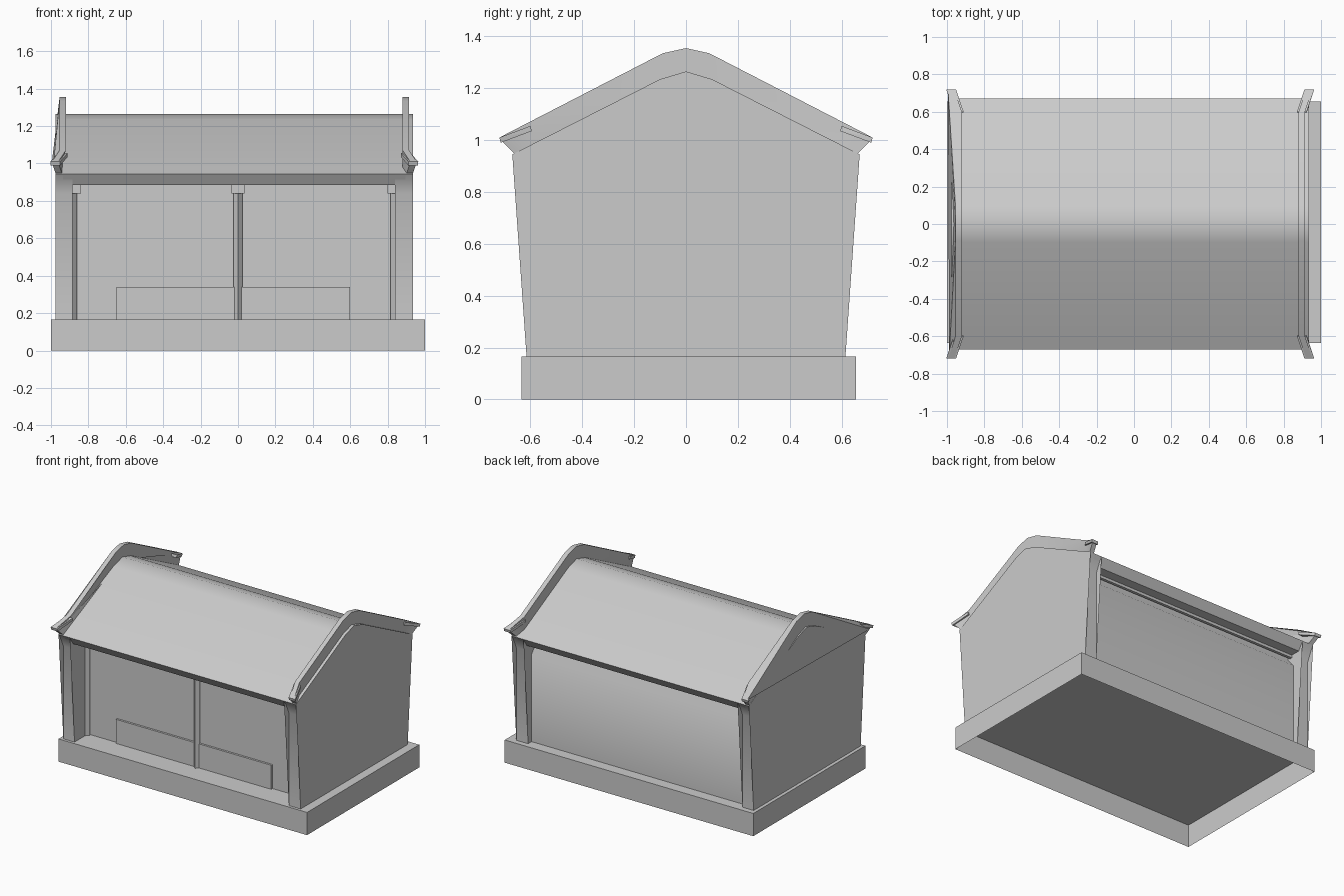
import bpy, bmesh, math
from mathutils import Matrix

cube = bpy.data.objects.get("Cube")
if cube:
    bpy.data.objects.remove(cube, do_unlink=True)

grey = bpy.data.materials.new("stone grey")
grey.use_nodes = True
grey.diffuse_color = (0.6, 0.6, 0.6, 1)
grey.node_tree.nodes["Principled BSDF"].inputs["Base Color"].default_value = (0.6, 0.6, 0.6, 1)

MID = -0.02      # centre line of the building above its base
FLOOR = 0.165


def finish(name, bm, smooth=0):
    bmesh.ops.recalc_face_normals(bm, faces=bm.faces)
    mesh = bpy.data.meshes.new(name)
    bm.to_mesh(mesh)
    bm.free()
    mesh.materials.append(grey)
    if smooth:
        mesh.shade_smooth()
        mesh.set_sharp_from_angle(angle=math.radians(smooth))
    obj = bpy.data.objects.new(name, mesh)
    bpy.context.scene.collection.objects.link(obj)
    return obj


def prism(name, profile, x0, x1, smooth=0, bend=None):
    """Extrude a (y, z) outline along x; bend gives a sideways shift by y."""
    bm = bmesh.new()
    ends = [[bm.verts.new((x + (bend(y) if bend else 0), y, z)) for y, z in profile]
            for x in (x0, x1)]
    for ring in ends:
        face = bm.faces.new(ring)
        bmesh.ops.triangulate(bm, faces=[face])
    n = len(profile)
    for i in range(n):
        j = (i + 1) % n
        bm.faces.new((ends[0][i], ends[0][j], ends[1][j], ends[1][i]))
    return finish(name, bm, smooth)


def box(name, x0, x1, y0, y1, z0, z1):
    return prism(name, [(y0, z0), (y1, z0), (y1, z1), (y0, z1)], x0, x1)


def mirrored(half):
    """Complete a half outline that starts on the centre line y = 0."""
    return half + [(-y, z) for y, z in reversed(half) if y > 0]


# Base, open underneath
base = box("base", -1, 1, -0.635, 0.655, 0, FLOOR)
bm = bmesh.new()
bm.from_mesh(base.data)
bmesh.ops.delete(bm, geom=[f for f in bm.faces if f.normal.z < -0.9], context="FACES")
bm.to_mesh(base.data)
bm.free()

# Gable walls with flared tops
ridge = [(0, 1.265), (0.1, 1.235), (0.67, 0.945)]
gable = mirrored(ridge + [(0.65, 0.915), (0.615, 0.84), (0.615, FLOOR)])
prism("right_gable_wall", gable, -0.975, -0.885, 40)
prism("left_gable_wall", gable, 0.84, 0.935, 40)

# Roof with closed underside
prism("roof", mirrored(ridge + [(0.63, 0.885)]), -0.935, 0.895, 40)

# Recessed front wall and low panel
box("front_wall", -0.885, 0.84, -0.46, -0.4, FLOOR, 0.885)
box("front_low_panel", -0.65, 0.6, -0.475, -0.455, FLOOR, 0.34)

# Diamond columns with square caps
for label, x, low, high in (("right", -0.885, 0, 0.045), ("middle", 0, -0.035, 0.035),
                            ("left", 0.84, -0.04, 0)):
    bm = bmesh.new()
    bmesh.ops.create_cone(bm, cap_ends=True, segments=4, radius1=0.025, radius2=0.025,
                          depth=0.7, matrix=Matrix.Translation((x, -0.47, FLOOR + 0.35)))
    finish(label + "_column", bm)
    box(label + "_column_cap", x + low, x + high, -0.51, -0.44, 0.84, 0.886)

# Back wall with sloped head, and the beam above it
prism("back_wall", [(0.575, FLOOR), (0.575, 0.8), (0.52, 0.865), (0.52, 0.885),
                    (0.46, 0.885), (0.46, FLOOR)], -0.885, 0.84, 60)
box("back_beam", -0.885, 0.84, 0.54, 0.56, 0.865, 0.886)


# Raised gable copings whose ends splay outwards
def splay(side):
    return lambda y: side * max(0, abs(y) - 0.6) * 0.34


coping = [(0, 1.355), (0.09, 1.335), (0.6, 1.072), (0.72, 1.01), (0.7, 0.985),
          (0.66, 0.945), (0.6, 0.97), (0.1, 1.22), (0, 1.25)]
outline = coping + [(-y, z) for y, z in reversed(coping[1:-1])]
for label, side in (("right", -1), ("left", 1)):
    x = MID + side * 0.917
    prism(label + "_coping", outline, x - 0.017, x + 0.017, 35, splay(side))
    # Thin ledge tile along each splayed end
    for where, s in (("front", -1), ("back", 1)):
        ledge = [(s * y, z) for y, z in
                 ((0.6, 1.055), (0.72, 1.01), (0.715, 0.99), (0.595, 1.035))]
        prism(f"{label}_{where}_ledge", ledge, x - 0.026, x + 0.026, 0, splay(side))
